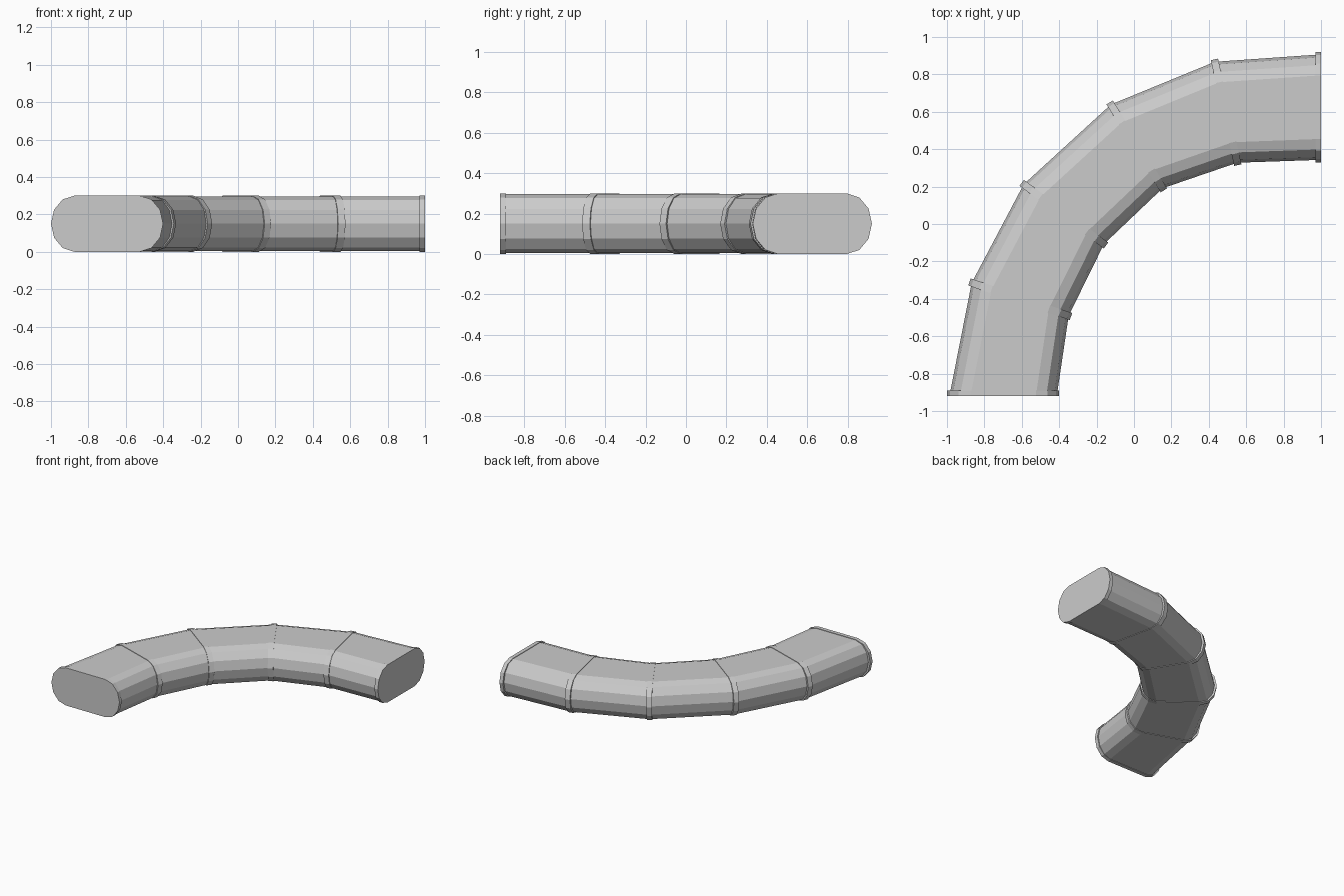
import bpy, bmesh
from math import sin, cos, pi
from mathutils import Vector

if "Cube" in bpy.data.objects:
    bpy.data.objects.remove(bpy.data.objects["Cube"])

# Joint stations along the bend: outer and inner collar edge seen from above
STATIONS = [((-1.0, -0.92), (-0.40, -0.92)),
            ((-0.88, -0.31), (-0.337, -0.495)),
            ((-0.60, 0.22), (-0.15, -0.115)),
            ((-0.13, 0.65), (0.16, 0.18)),
            ((0.43, 0.88), (0.555, 0.315)),
            ((1.0, 0.92), (1.0, 0.33))]
Z_MID, HALF_H, ROUND, SIDES = 0.15, 0.15, 0.125, 6
LIP, LIFT = 0.013, 0.004      # how far collars stand out sideways / vertically


def section(i, inset=0.0, drop=0.0, shift=0.0):
    """Flat-oval cross-section at a station, shifted along the duct."""
    out, inn = (Vector((*p, 0)) for p in STATIONS[i])
    mid, across = (out + inn) / 2, (inn - out).normalized()
    along = Vector((-across.y, across.x, 0))
    half, h = (inn - out).length / 2 - inset, HALF_H - drop
    r = ROUND - inset
    pts = []
    for side in (1, -1):
        for k in range(SIDES + 1):
            a = -pi / 2 + pi * k / SIDES
            u, v = side * (half - r + r * cos(a)), side * h * sin(a)
            pts.append(mid + across * u + along * shift + Vector((0, 0, Z_MID + v)))
    return pts


def loft(name, sections, closed=False, cap=False):
    bm = bmesh.new()
    loops = [[bm.verts.new(p) for p in s] for s in sections]
    pairs = list(zip(loops, loops[1:]))
    if closed:
        pairs.append((loops[-1], loops[0]))
    for a, b in pairs:
        n = len(a)
        for k in range(n):
            bm.faces.new((a[k], a[(k + 1) % n], b[(k + 1) % n], b[k]))
    if cap:
        bm.faces.new(loops[0][::-1])
    bmesh.ops.recalc_face_normals(bm, faces=bm.faces)
    # an open shell needs its cap turned outward explicitly
    if cap:
        bm.faces.ensure_lookup_table()
        f = bm.faces[-1]
        inward = sum(sections[1], Vector()) / len(sections[1]) - f.calc_center_median()
        if f.normal.dot(inward) > 0:
            bmesh.ops.reverse_faces(bm, faces=bm.faces)
    mesh = bpy.data.meshes.new(name)
    bm.to_mesh(mesh)
    bm.free()
    obj = bpy.data.objects.new(name, mesh)
    bpy.context.collection.objects.link(obj)
    return obj


last = len(STATIONS) - 1

# Straight duct segments
for i in range(last):
    loft(f"duct_segment_{i + 1}", [section(i, LIP, LIFT), section(i + 1, LIP, LIFT)])

# Raised collars around the inner joints
for i in range(1, last):
    loft(f"joint_collar_{i}",
         [section(i, 0, 0, -0.02), section(i, 0, 0, 0.02),
          section(i, LIP + 0.003, LIFT + 0.002, 0.02),
          section(i, LIP + 0.003, LIFT + 0.002, -0.02)], closed=True)

# Closed end collars
for name, i, s in (("end_collar_front", 0, 1), ("end_collar_right", last, -1)):
    loft(name, [section(i), section(i, 0, 0, s * 0.03),
                section(i, LIP + 0.003, LIFT + 0.002, s * 0.03)], cap=True)
